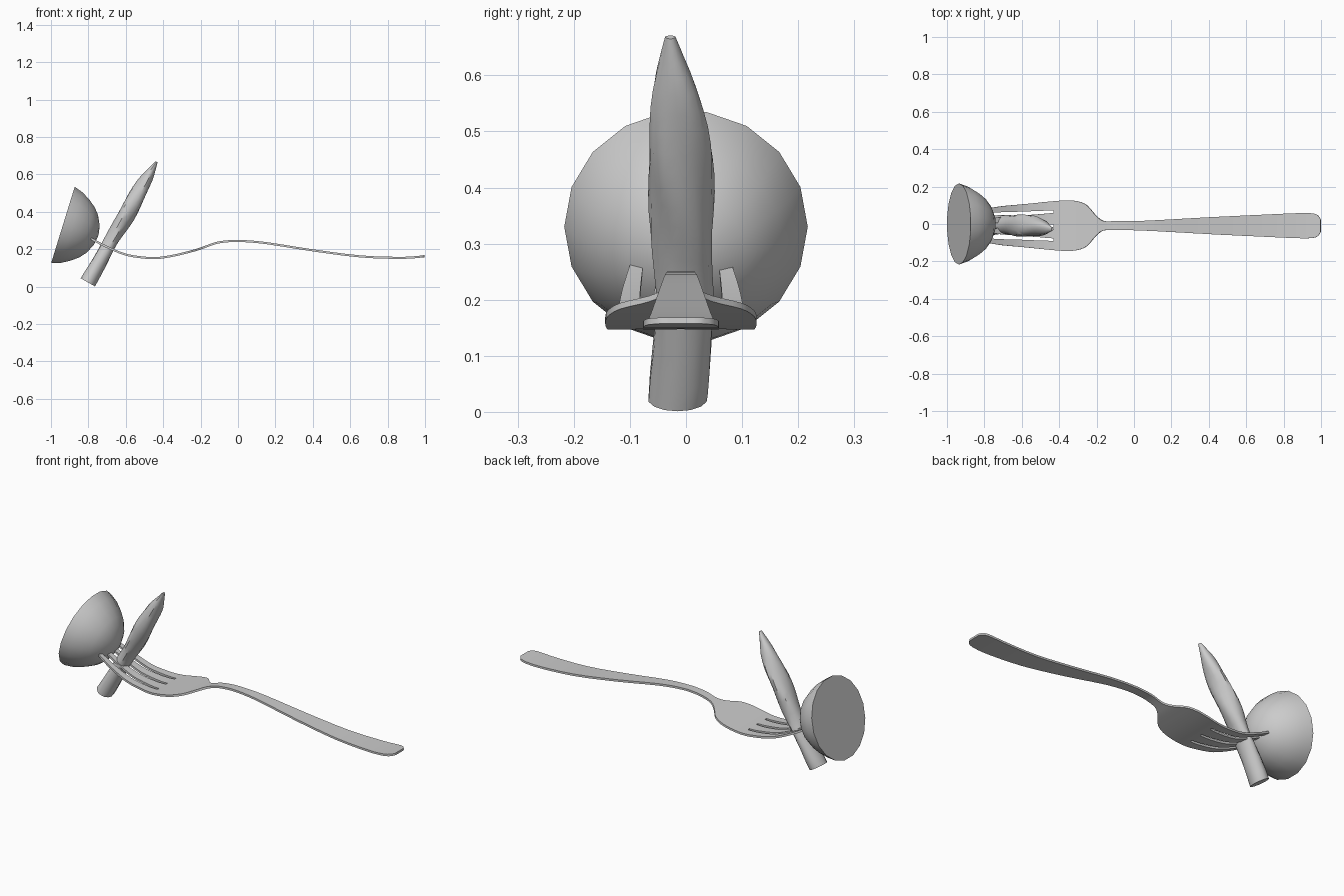
import bpy, bmesh, math
from mathutils import Vector

if "Cube" in bpy.data.objects:
    bpy.data.objects.remove(bpy.data.objects["Cube"])

grey = bpy.data.materials.new("light_grey")
grey.use_nodes = True
grey.diffuse_color = (0.6, 0.6, 0.6, 1)
grey.node_tree.nodes["Principled BSDF"].inputs["Base Color"].default_value = (0.6, 0.6, 0.6, 1)


def smooth_rows(rows, steps):
    """Catmull-Rom interpolation through rows of numbers."""
    pts = [Vector(r) for r in rows]
    out = []
    for i in range(len(pts) - 1):
        a, b, c, d = pts[max(i - 1, 0)], pts[i], pts[i + 1], pts[min(i + 2, len(pts) - 1)]
        for k in range(steps):
            t = k / steps
            out.append(b + (c - a) * (t / 2) + (a * 2 - b * 5 + c * 4 - d) * (t * t / 2)
                       + (b * 3 - a - c * 3 + d) * (t ** 3 / 2))
    return out + [pts[-1]]


def finish(name, bm, angle):
    bmesh.ops.recalc_face_normals(bm, faces=bm.faces)
    mesh = bpy.data.meshes.new(name)
    bm.to_mesh(mesh)
    bm.free()
    mesh.materials.append(grey)
    obj = bpy.data.objects.new(name, mesh)
    bpy.context.collection.objects.link(obj)
    bpy.ops.object.select_all(action='DESELECT')
    obj.select_set(True)
    bpy.context.view_layer.objects.active = obj
    bpy.ops.object.shade_smooth_by_angle(angle=math.radians(angle))
    return obj


def loft(name, rings, angle):
    """Skin closed rings of points and cap both ends."""
    bm = bmesh.new()
    loops = [[bm.verts.new(p) for p in ring] for ring in rings]
    n = len(loops[0])
    for a, b in zip(loops, loops[1:]):
        for i in range(n):
            j = (i + 1) % n
            bm.faces.new((a[i], a[j], b[j], b[i]))
    bm.faces.new(loops[0])
    bm.faces.new(loops[-1])
    return finish(name, bm, angle)


side = Vector((0, 1, 0))

# Halved mushroom cap: flat cut face turned away from the fork
axis = Vector((0.955, 0, -0.295)).normalized()
up = axis.cross(side)
centre = Vector((-0.936, 0, 0.33))
cap_profile = [(0.217, 0), (0.2, 0.05), (0.172, 0.097), (0.142, 0.135),
               (0.107, 0.164), (0.055, 0.189), (0.01, 0.197)]
rings = []
for radius, height in cap_profile:
    angles = [math.tau * (i + 0.5) / 18 for i in range(18)]
    rings.append([centre + axis * height + (up * math.cos(a) + side * math.sin(a)) * radius
                  for a in angles])
loft("mushroom_half", rings, 50)

# Asparagus spear: position along stem, two radii, sideways drift
base, tip = Vector((-0.803, 0, 0.023)), Vector((-0.436, 0, 0.668))
axis = (tip - base).normalized()
across = side.cross(axis)
stem = [(0, 0.044, 0.053, -0.015), (0.06, 0.043, 0.054, -0.011),
        (0.25, 0.038, 0.051, -0.004), (0.36, 0.038, 0.051, -0.004),
        (0.46, 0.043, 0.056, -0.005), (0.56, 0.046, 0.058, -0.008),
        (0.66, 0.045, 0.057, -0.012), (0.76, 0.041, 0.051, -0.014),
        (0.86, 0.033, 0.039, -0.018), (0.94, 0.018, 0.022, -0.024),
        (1, 0.006, 0.009, -0.028)]
rings = []
for t, r_across, r_side, drift in smooth_rows(stem, 2):
    ring = []
    for i in range(14):
        a = math.tau * i / 14
        bump = 1 + 0.08 * min(1, t * 3) * math.sin(3 * a + 14 * t)
        ring.append(base.lerp(tip, t) + side * (drift + r_side * bump * math.sin(a))
                    + across * (r_across * bump * math.cos(a)))
    rings.append(ring)
loft("asparagus_spear", rings, 40)

# Fork: length position, height, half width, slot half width as a share of it
stations = [(-0.80, 0.266, 0.088, 0.19), (-0.77, 0.248, 0.094, 0.16),
            (-0.7, 0.212, 0.105, 0.12), (-0.6, 0.171, 0.114, 0.09),
            (-0.5, 0.155, 0.124, 0.07), (-0.43, 0.153, 0.131, 0.05),
            (-0.36, 0.163, 0.135, 0.05), (-0.3, 0.176, 0.13, 0.05),
            (-0.25, 0.189, 0.108, 0.06), (-0.205, 0.202, 0.056, 0.06),
            (-0.165, 0.217, 0.026, 0.06), (-0.11, 0.235, 0.024, 0.06),
            (-0.05, 0.243, 0.024, 0.06), (0.02, 0.244, 0.025, 0.06),
            (0.15, 0.233, 0.031, 0.06), (0.4, 0.194, 0.045, 0.06),
            (0.65, 0.162, 0.057, 0.06), (0.85, 0.154, 0.066, 0.06),
            (0.94, 0.157, 0.067, 0.06), (0.98, 0.161, 0.058, 0.06),
            (0.998, 0.163, 0.034, 0.06)]
bm = bmesh.new()
rows = []
for x, z, width, slot in smooth_rows(stations, 3):
    shares = [-1] + [c + s * slot for c in (-0.57, 0, 0.57) for s in (-1, 1)] + [1]
    rows.append([bm.verts.new((x, -0.009 + width * s, z)) for s in shares])
for a, b in zip(rows, rows[1:]):
    for i in range(7):
        # Leave the three slots open between the tines
        if i % 2 and a[0].co.x < -0.435:
            continue
        bm.faces.new((a[i], b[i], b[i + 1], a[i + 1]))
fork = finish("fork", bm, 40)
thick = fork.modifiers.new("thickness", 'SOLIDIFY')
thick.thickness = 0.011
thick.offset = 0
bpy.ops.object.modifier_apply(modifier=thick.name)
bpy.ops.object.shade_smooth_by_angle(angle=math.radians(40))
